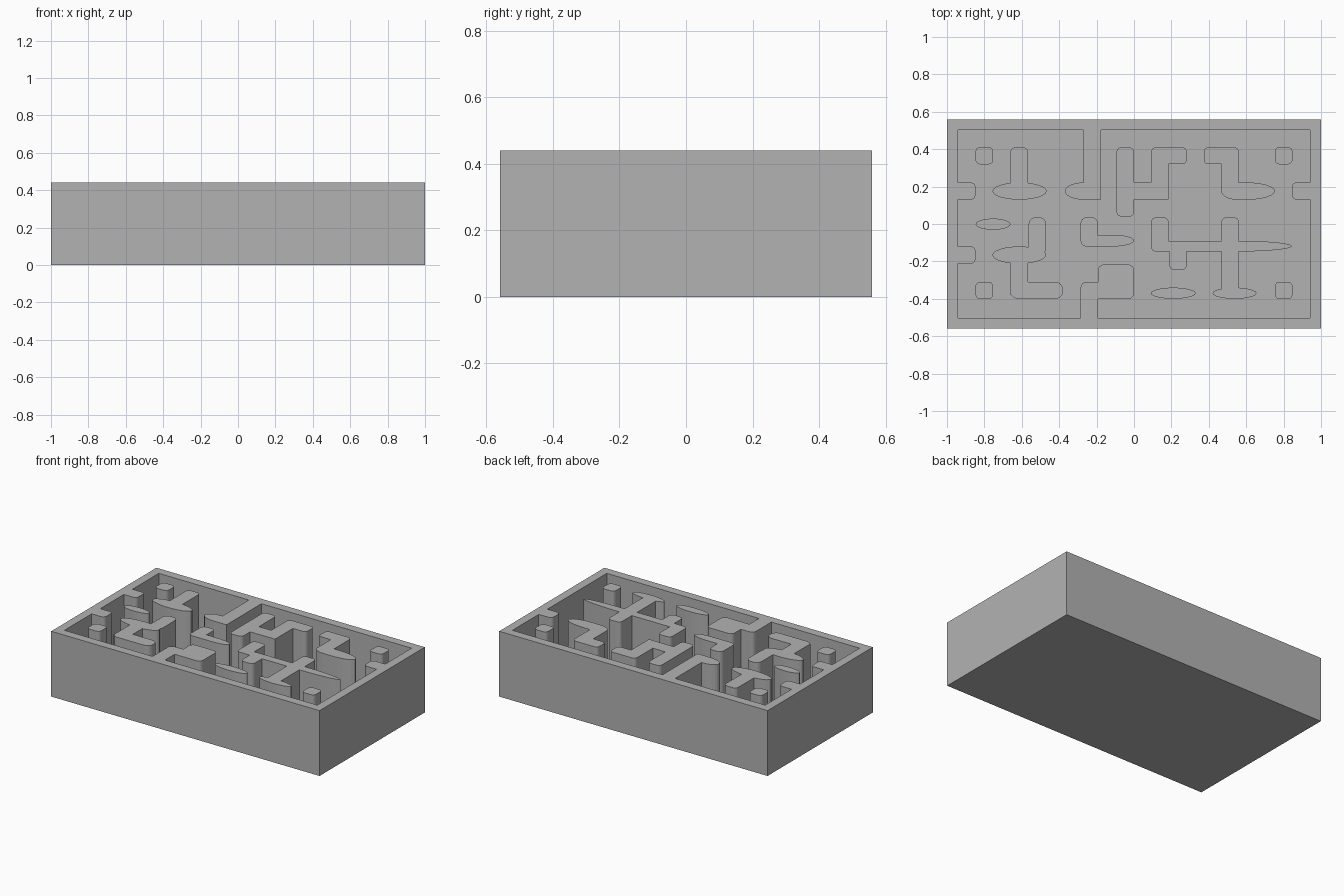
import bpy, bmesh, math
from mathutils import Vector
from mathutils.geometry import delaunay_2d_cdt

if "Cube" in bpy.data.objects:
    bpy.data.objects.remove(bpy.data.objects["Cube"])

TOP, FLOOR = 0.44, 0.03
OUT_X, OUT_Y = 1.0, 0.56
IN_X, IN_Y = 0.942, 0.502

verts2d, faces2d = [], []


def bar(x0, x1, y0, y1, left=0.025, right=0.025, segs=6):
    """Flat bar with rounded ends; a large radius gives an elliptical end."""
    h = (y1 - y0) / 2
    corners = [(x1, y0, right, -1, 1, -90), (x1, y1, right, -1, -1, 0),
               (x0, y1, left, 1, -1, 90), (x0, y0, left, 1, 1, 180)]
    pts = []
    for cx, cy, rx, sx, sy, start in corners:
        ry = min(rx, h)
        for i in range(segs + 1):
            a = math.radians(start + 90 * i / segs)
            p = (round(cx + sx * rx + rx * math.cos(a), 4),
                 round(cy + sy * ry + ry * math.sin(a), 4))
            if p not in pts:
                pts.append(p)
    base = len(verts2d)
    verts2d.extend(Vector(p) for p in pts)
    faces2d.append(list(range(base, base + len(pts))))


def ellipse(x0, x1, y0, y1):
    bar(x0, x1, y0, y1, (x1 - x0) / 2, (x1 - x0) / 2)


# whole footprint (index 0), then the rim as four sharp bars
bar(-OUT_X, OUT_X, -OUT_Y, OUT_Y, 0, 0)
for s in (-1, 1):
    bar(*sorted((s * IN_X, s * OUT_X)), -OUT_Y, OUT_Y, 0, 0)
    bar(-OUT_X, OUT_X, *sorted((s * IN_Y, s * OUT_Y)), 0, 0)

# corner posts
for x in (-0.8, 0.8):
    for y in (0.365, -0.355):
        bar(x - 0.047, x + 0.047, y - 0.046, y + 0.046)

# tabs on the side rims
bar(-0.97, -0.848, 0.13, 0.222)
bar(-0.97, -0.848, -0.212, -0.12)
bar(0.845, 0.97, 0.13, 0.222)

# upper left inverted T
bar(-0.66, -0.567, 0.175, 0.41)
ellipse(-0.757, -0.467, 0.13, 0.222)

# hook hanging from the back rim
bar(-0.27, -0.177, 0.13, 0.53, 0, 0)
bar(-0.37, -0.2, 0.13, 0.222, 0.1, 0)

# upper middle H with arm
bar(-0.093, 0.0, 0.04, 0.41)
bar(-0.05, 0.185, 0.13, 0.222, 0, 0)
bar(0.092, 0.185, 0.15, 0.41)
bar(0.092, 0.282, 0.32, 0.41)

# upper right step
bar(0.373, 0.56, 0.32, 0.41)
bar(0.467, 0.56, 0.15, 0.41)
bar(0.467, 0.753, 0.13, 0.222, 0.08, 0.145)

# left island and the two front islands
ellipse(-0.847, -0.66, -0.031, 0.029)
ellipse(0.09, 0.33, -0.4, -0.34)
ellipse(0.42, 0.655, -0.4, -0.34)

# lower left S
bar(-0.563, -0.47, -0.165, 0.035, 0.035, 0.035)
ellipse(-0.757, -0.47, -0.212, -0.12)
bar(-0.66, -0.567, -0.38, -0.14, 0, 0)
bar(-0.66, -0.38, -0.4, -0.31, 0.04, 0.04)

# lower middle L
bar(-0.285, -0.194, -0.12, 0.035, 0.03, 0.03)
bar(-0.285, 0.0, -0.12, -0.058, 0.03, 0.11)

# block joined to the front rim
bar(-0.192, 0.0, -0.4, -0.217, 0.03, 0.03)
bar(-0.285, -0.15, -0.4, -0.31, 0.03, 0)
bar(-0.285, -0.192, -0.53, -0.34, 0, 0)

# lower right long cross
bar(0.092, 0.185, -0.147, 0.035)
bar(0.092, 0.845, -0.147, -0.09, 0.025, 0.28)
bar(0.19, 0.282, -0.245, -0.12)
bar(0.467, 0.56, -0.36, 0.035)

# merge all bars in plan, then raise wall cells and sink floor cells
pv, pe, pf, _, _, origin = delaunay_2d_cdt(verts2d, [], faces2d, 0, 1e-5)
bm = bmesh.new()
cache = {}


def vert(i, z):
    if (i, z) not in cache:
        cache[(i, z)] = bm.verts.new((pv[i].x, pv[i].y, z))
    return cache[(i, z)]


edge_height = {}
for f, src in zip(pf, origin):
    z = TOP if any(s > 0 for s in src) else FLOOR
    bm.faces.new([vert(i, z) for i in f])
    bm.faces.new([vert(i, 0.0) for i in reversed(f)])
    for a, b in zip(f, list(f[1:]) + [f[0]]):
        edge_height.setdefault(tuple(sorted((a, b))), []).append(z)

for (a, b), zs in edge_height.items():
    lo, hi = (0.0, zs[0]) if len(zs) == 1 else (min(zs), max(zs))
    if lo != hi:
        bm.faces.new([vert(a, lo), vert(b, lo), vert(b, hi), vert(a, hi)])

bmesh.ops.recalc_face_normals(bm, faces=bm.faces[:])
bmesh.ops.dissolve_limit(bm, angle_limit=0.01, verts=bm.verts[:], edges=bm.edges[:])

mesh = bpy.data.meshes.new("maze_tray")
bm.to_mesh(mesh)
bm.free()
grey = bpy.data.materials.new("plain grey")
grey.diffuse_color = (0.45, 0.45, 0.45, 1)
grey.use_nodes = True
grey.node_tree.nodes["Principled BSDF"].inputs["Base Color"].default_value = grey.diffuse_color
mesh.materials.append(grey)
tray = bpy.data.objects.new("maze_tray", mesh)
bpy.context.collection.objects.link(tray)
